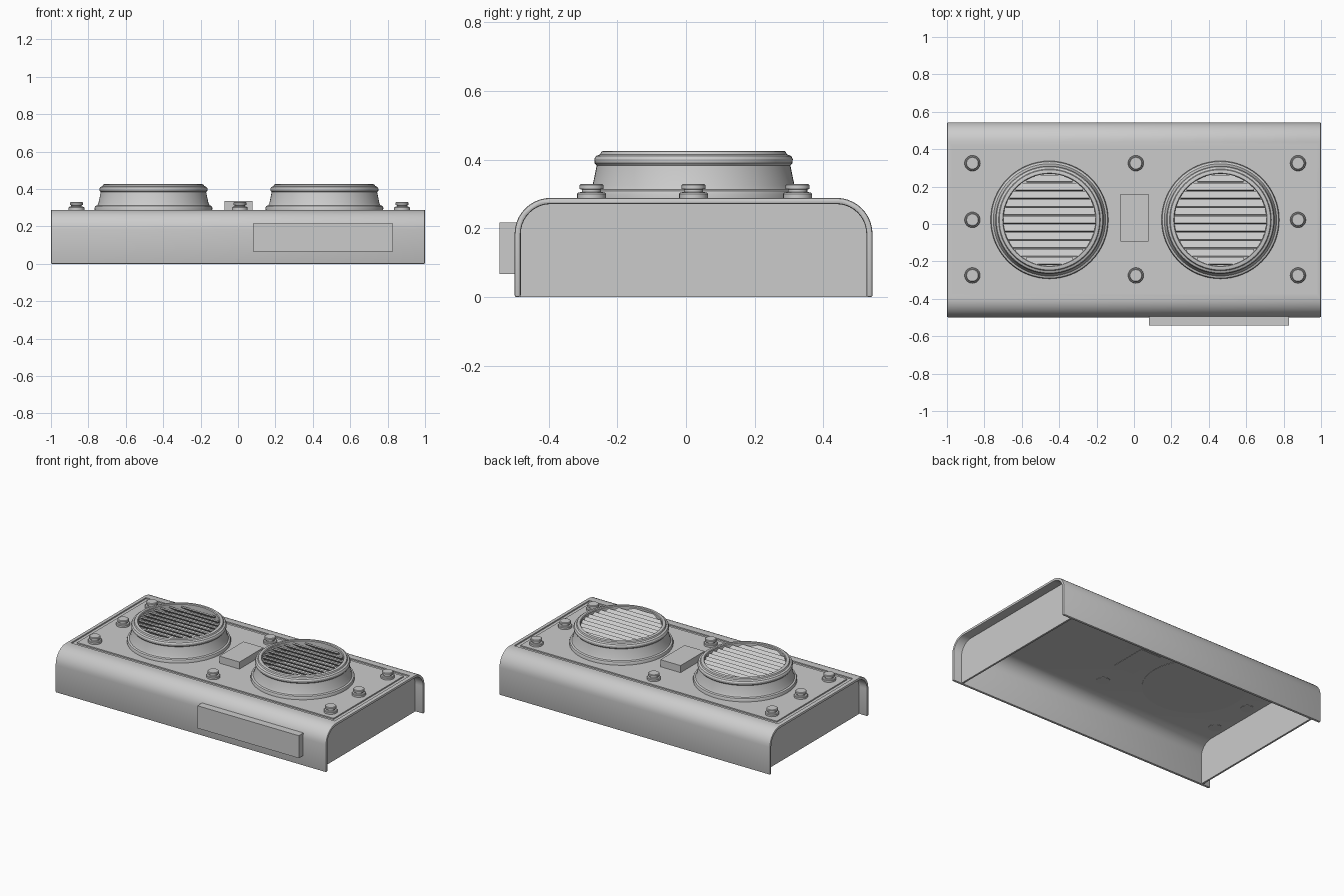
import bpy, bmesh, math
from mathutils import Matrix

if "Cube" in bpy.data.objects:
    bpy.data.objects.remove(bpy.data.objects["Cube"])

YC = 0.022          # y centre of the housing
TOP = 0.289         # top surface of the housing
UNDER = 0.269       # parts set in the top reach just through the sheet


def finish(name, bm, smooth=True):
    bmesh.ops.recalc_face_normals(bm, faces=bm.faces)
    me = bpy.data.meshes.new(name)
    bm.to_mesh(me)
    bm.free()
    ob = bpy.data.objects.new(name, me)
    bpy.context.collection.objects.link(ob)
    if smooth:
        smooth_by_angle(ob)
    return ob


def activate(ob):
    bpy.ops.object.select_all(action='DESELECT')
    ob.select_set(True)
    bpy.context.view_layer.objects.active = ob


def smooth_by_angle(ob):
    activate(ob)
    bpy.ops.object.shade_smooth_by_angle(angle=math.radians(30))


def add_box(bm, lo, hi, matrix=Matrix()):
    size = [h - l for l, h in zip(lo, hi)]
    mid = [(h + l) / 2 for l, h in zip(lo, hi)]
    m = matrix @ Matrix.Translation(mid) @ Matrix.Diagonal((*size, 1))
    bmesh.ops.create_cube(bm, size=1, matrix=m)


def box(name, lo, hi):
    bm = bmesh.new()
    add_box(bm, lo, hi)
    return finish(name, bm, False)


def prism(name, pts, x0, x1):
    """Extrude a closed (y, z) outline along x."""
    bm = bmesh.new()
    f = bm.faces.new([bm.verts.new((x0, y, z)) for y, z in pts])
    r = bmesh.ops.extrude_face_region(bm, geom=[f])
    verts = [v for v in r['geom'] if isinstance(v, bmesh.types.BMVert)]
    bmesh.ops.translate(bm, vec=(x1 - x0, 0, 0), verts=verts)
    return finish(name, bm, False)


def lathe(name, profile, x, y, steps):
    """Spin an (r, z) profile about a vertical axis."""
    bm = bmesh.new()
    vs = [bm.verts.new((r, 0, z)) for r, z in profile]
    es = [bm.edges.new(p) for p in zip(vs, vs[1:])]
    bmesh.ops.spin(bm, geom=vs + es, cent=(0, 0, 0), axis=(0, 0, 1),
                   angle=math.tau, steps=steps)
    bmesh.ops.remove_doubles(bm, verts=bm.verts, dist=1e-5)
    bmesh.ops.translate(bm, vec=(x, y, 0), verts=bm.verts)
    return finish(name, bm)


def arch(inset, n=10):
    """Upside-down U outline with rounded upper corners."""
    h, top, r = 0.521 - inset, TOP - inset, 0.105 - inset
    right = [(h, 0)]
    for i in range(n + 1):
        a = math.pi / 2 * i / n
        right.append((h - r + r * math.cos(a), top - r + r * math.sin(a)))
    return ([(YC + y, z) for y, z in right]
            + [(YC - y, z) for y, z in reversed(right)])


# Bent sheet housing, open below, with a shallow recess on top
shell = prism("housing", arch(0) + arch(0.018)[::-1], -1, 1)
bev = shell.modifiers.new("edge", 'BEVEL')
bev.width, bev.segments, bev.limit_method = 0.006, 2, 'ANGLE'
bev.angle_limit = math.radians(40)
cutter = box("recess_cutter", (-0.974, -0.370, TOP - 0.008), (0.974, 0.420, 0.35))
cutter.hide_render = True
cut = shell.modifiers.new("recess", 'BOOLEAN')
cut.operation, cut.solver, cut.object = 'DIFFERENCE', 'EXACT', cutter
activate(shell)
bpy.ops.object.convert(target='MESH')
smooth_by_angle(shell)
bpy.data.objects.remove(cutter)

# Top plate, leaving a groove all round
box("top_plate", (-0.947, -0.345, TOP - 0.012), (0.947, 0.395, TOP))

# End panels set back from the housing rim
for side, x in (("left", -0.94), ("right", 0.928)):
    prism(side + "_end_panel", arch(0.016), x, x + 0.012)

# Boxes on the front and top
box("front_box", (0.08, -0.543, 0.067), (0.829, -0.483, 0.217))
box("top_box", (-0.072, -0.094, UNDER), (0.077, 0.16, 0.336))

# Round vents with louvres
vent = [(0, UNDER), (0.313, UNDER), (0.315, 0.300), (0.311, 0.309), (0.300, 0.313),
        (0.294, 0.325), (0.282, 0.383), (0.288, 0.390), (0.289, 0.402), (0.284, 0.411),
        (0.272, 0.416), (0.268, 0.424), (0.262, 0.426), (0.250, 0.426), (0.246, 0.421),
        (0.246, 0.300), (0, 0.300)]
for side, x in (("left", -0.452), ("right", 0.462)):
    lathe(side + "_vent_ring", vent, x, YC, 64)
    bm = bmesh.new()
    for i in range(11):
        dy = (i - 5) * 0.044
        half = math.sqrt(0.252 ** 2 - dy ** 2)
        m = Matrix.Translation((x, YC + dy, 0.395)) @ Matrix.Rotation(math.radians(-40), 4, 'X')
        add_box(bm, (-half, -0.024, -0.004), (half, 0.024, 0.004), m)
    finish(side + "_vent_louvres", bm, False)

# Eight bolts around the plate
bolt = [(0, UNDER), (0.042, UNDER), (0.042, 0.301), (0.038, 0.305), (0.028, 0.306),
        (0.028, 0.313), (0.035, 0.315), (0.035, 0.326), (0.031, 0.330), (0, 0.330)]
for i, x in enumerate((-0.864, 0.010, 0.877)):
    for j, y in enumerate((-0.275, YC, 0.325)):
        if (i, j) != (1, 1):
            lathe(f"bolt_{i}{j}", bolt, x, y, 24)
